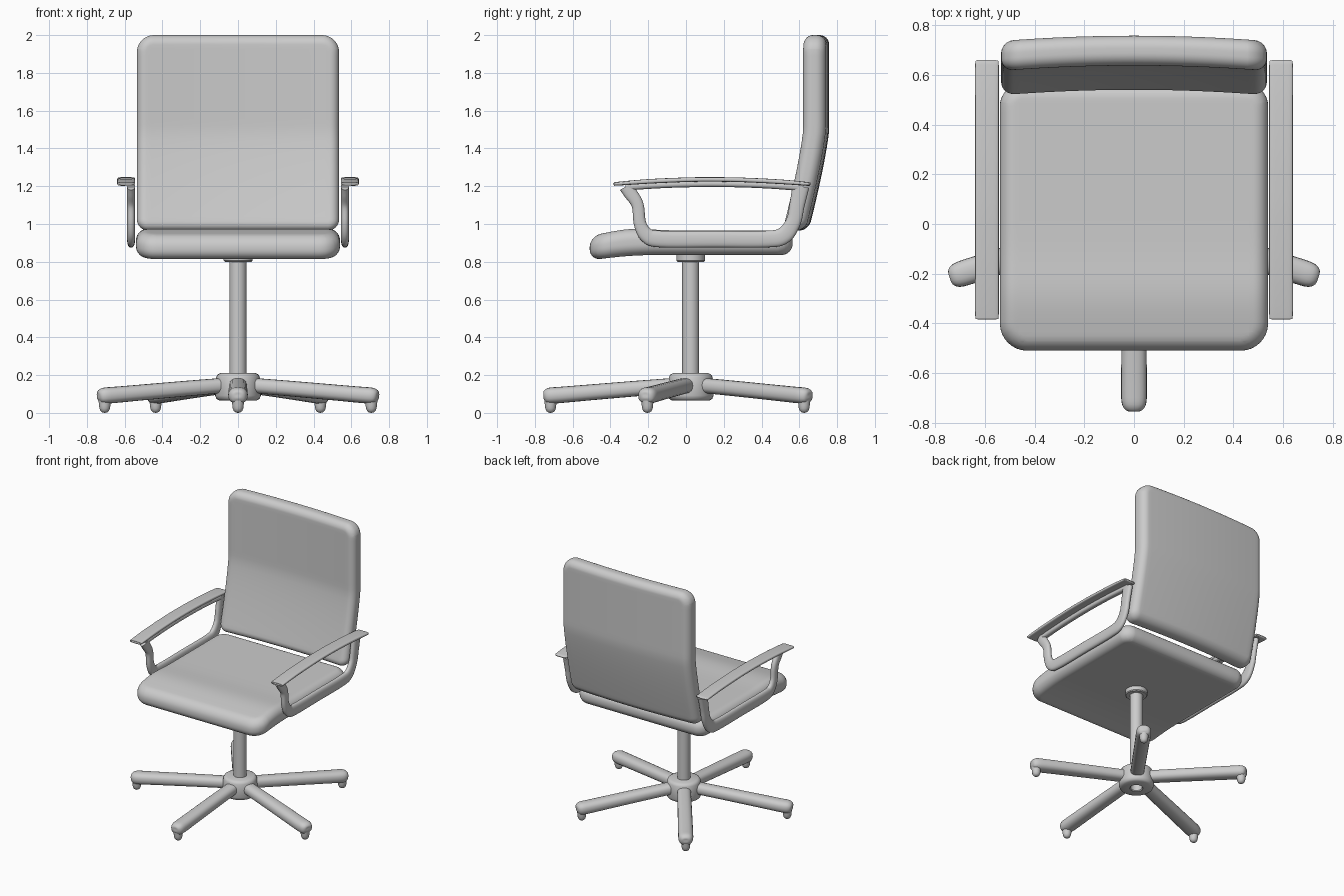
import bpy, bmesh
from math import sin, cos, pi, radians, copysign, exp
from mathutils import Vector, Matrix

if "Cube" in bpy.data.objects:
    bpy.data.objects.remove(bpy.data.objects["Cube"])

CY = 0.025  # y of the column axis


def finish(bm, name, angle=50):
    bmesh.ops.recalc_face_normals(bm, faces=bm.faces)
    me = bpy.data.meshes.new(name)
    bm.to_mesh(me)
    bm.free()
    ob = bpy.data.objects.new(name, me)
    bpy.context.collection.objects.link(ob)
    bpy.ops.object.select_all(action='DESELECT')
    ob.select_set(True)
    bpy.context.view_layer.objects.active = ob
    bpy.ops.object.shade_smooth_by_angle(angle=radians(angle))
    return ob


def cushion(name, w, l, t, r_lo, r_hi, edge, warp):
    """Rounded slab (x width, y length, z thickness), sliced and then warped."""
    bm = bmesh.new()
    bmesh.ops.create_cube(bm, size=1)
    bmesh.ops.scale(bm, vec=(w, l, t), verts=bm.verts)
    for side, r in ((-1, r_lo), (1, r_hi)):
        es = [e for e in bm.edges
              if abs(e.verts[0].co.z - e.verts[1].co.z) > t * 0.9
              and all(abs(v.co.x) > w * 0.499 and v.co.y * side > l * 0.499 for v in e.verts)]
        bmesh.ops.bevel(bm, geom=es, offset=r, segments=8, profile=0.5, affect='EDGES')
    rim = [e for e in bm.edges if abs(e.verts[0].co.z - e.verts[1].co.z) < 1e-5]
    bmesh.ops.bevel(bm, geom=rim, offset=edge, segments=8, profile=0.5, affect='EDGES')
    for axis, size, n in ((0, w, 14), (1, l, 28)):
        no = Vector((axis == 0, axis == 1, 0))
        for i in range(1, n):
            bmesh.ops.bisect_plane(bm, geom=bm.verts[:] + bm.edges[:] + bm.faces[:],
                                   plane_co=no * size * (i / n - 0.5), plane_no=no)
    for v in bm.verts:
        v.co = warp(*v.co)
    return finish(bm, name, 70)


def smooth_path(pts, sub):
    """Catmull-Rom through control tuples."""
    p = [Vector(q) for q in pts]
    p = [p[0] * 2 - p[1]] + p + [p[-1] * 2 - p[-2]]
    out = []
    for i in range(1, len(p) - 2):
        a, b, c, d = p[i - 1:i + 3]
        for k in range(sub):
            u = k / sub
            out.append(0.5 * (2 * b + (c - a) * u + (2 * a - 5 * b + 4 * c - d) * u * u
                              + (3 * b - a - 3 * c + d) * u ** 3))
    return out + [p[-2]]


def sweep(name, stations, x=0.0, power=2.4, n=20, sub=1, turn=0.0):
    """Stations (y, z, half width in x, half height) swept in the yz plane."""
    st = smooth_path(stations, sub)
    bm = bmesh.new()
    rings = []
    for i, s in enumerate(st):
        a, b = st[max(i - 1, 0)], st[min(i + 1, len(st) - 1)]
        tan = Vector((0, b[0] - a[0], b[1] - a[1])).normalized()
        nor = Vector((0, -tan.z, tan.y))
        ring = []
        for k in range(n):
            c, d = cos(2 * pi * k / n), sin(2 * pi * k / n)
            c, d = (copysign(abs(q) ** (2 / power), q) for q in (c, d))
            ring.append(bm.verts.new(Vector((x + s[2] * c, s[0], s[1])) + nor * s[3] * d))
        rings.append(ring)
    for r, q in zip(rings, rings[1:]):
        for k in range(n):
            bm.faces.new((r[k], r[(k + 1) % n], q[(k + 1) % n], q[k]))
    bm.faces.new(rings[0])
    bm.faces.new(rings[-1])
    if turn is not None:
        bm.transform(Matrix.Translation((0, CY if turn else 0, 0)) @ Matrix.Rotation(turn, 4, 'Z'))
    return finish(bm, name)


def lathe(name, profile, x=0.0, y=CY, n=32):
    bm = bmesh.new()
    vs = [bm.verts.new((r, 0, z)) for r, z in profile]
    es = [bm.edges.new(e) for e in zip(vs, vs[1:])]
    bmesh.ops.spin(bm, geom=vs + es, cent=(0, 0, 0), axis=(0, 0, 1), angle=2 * pi, steps=n)
    bmesh.ops.remove_doubles(bm, verts=bm.verts, dist=1e-4)
    bm.transform(Matrix.Translation((x, y, 0)))
    return finish(bm, name, 40)


# Seat with a drooping front lip
def seat_warp(u, v, t):
    y = v + 0.0275
    s = max(0.0, (-0.15 - y) / 0.36)
    bump = 0.012 * exp(-((y + 0.3) / 0.13) ** 2) if t > 0 else 0
    return Vector((u, y, 0.901 + t - 0.03 * s * s + bump))


cushion("seat", 1.08, 1.075, 0.13, 0.11, 0.09, 0.06, seat_warp)


# Backrest, leaning at the bottom and wrapping forward at its sides
def back_warp(u, v, t):
    z = v + 1.4825
    mid = 0.698 - 0.1 * (max(0.0, 1.5 - z) / 0.5) ** 1.25
    return Vector((u, mid + t - 0.022 * (u / 0.54) ** 2, z))


cushion("backrest", 1.07, 1.035, 0.12, 0.06, 0.09, 0.05, back_warp)

# Armrests: U-shaped support, rail under the pad, and arched pad
support = [(-0.315, 1.20, .021, .040), (-0.295, 1.165, .021, .036), (-0.256, 1.10, .021, .032),
           (-0.243, 1.00, .021, .033), (-0.205, .938, .021, .040), (-0.13, .92, .021, .044),
           (0.15, .92, .021, .044), (0.42, .92, .021, .044), (0.515, .938, .021, .045),
           (0.568, 1.01, .021, .040), (0.588, 1.10, .021, .040), (0.608, 1.20, .021, .045)]


def arch(y):
    return 1.211 + 0.025 * (1 - ((y - 0.135) / 0.52) ** 2)


pad = [(-.385, .036, .003), (-.380, .043, .007), (-.365, .0475, .010), (-.2, .0475, .012),
       (0, .0475, .012), (.135, .0475, .012), (.3, .0475, .012), (.5, .0475, .012),
       (.64, .0475, .010), (.655, .043, .007), (.66, .036, .003)]
arms = [
    sweep("arm_support", support, x=0.566, sub=6),
    sweep("arm_rail", [(y, arch(y) - 0.022, .021, .018) for y in
                       (-.32, -.2, -.05, .135, .3, .45, .62)], x=0.566, sub=3),
    sweep("arm_pad", [(y, arch(y), w, h) for y, w, h in pad], x=0.592, power=4, n=28, sub=3),
]
for ob in arms:
    ob.modifiers.new("mirror", 'MIRROR')

# Column, collar under the seat, and hub
lathe("column", [(0, .15), (.045, .15), (.045, .82), (0, .82)])
lathe("seat_collar", [(0, .80), (.07, .80), (.076, .806), (.076, .85), (0, .85)])
lathe("hub", [(0, .12), (.04, .12), (.04, .072), (.046, .066), (.10, .066), (.114, .074),
              (.121, .092), (.119, .15), (.115, .19), (.108, .203), (.094, .21), (0, .21)], n=40)

# Five legs with rounded feet
leg = [(-.06, .147, .047, .040), (-.3, .128, .049, .041), (-.55, .107, .051, .042),
       (-.69, .095, .052, .043), (-.735, .092, .051, .043), (-.757, .090, .046, .040),
       (-.771, .089, .037, .032), (-.778, .088, .024, .020), (-.780, .088, .008, .007)]
for i in range(5):
    a = 2 * pi * i / 5
    sweep(f"leg_{i + 1}", leg, turn=a or 2 * pi, sub=2)
    lathe(f"foot_{i + 1}", [(0, 0), (.012, .002), (.022, .010), (.028, .024), (.030, .04), (.034, .08), (0, .08)],
          x=0.742 * sin(a), y=CY - 0.742 * cos(a), n=20)
